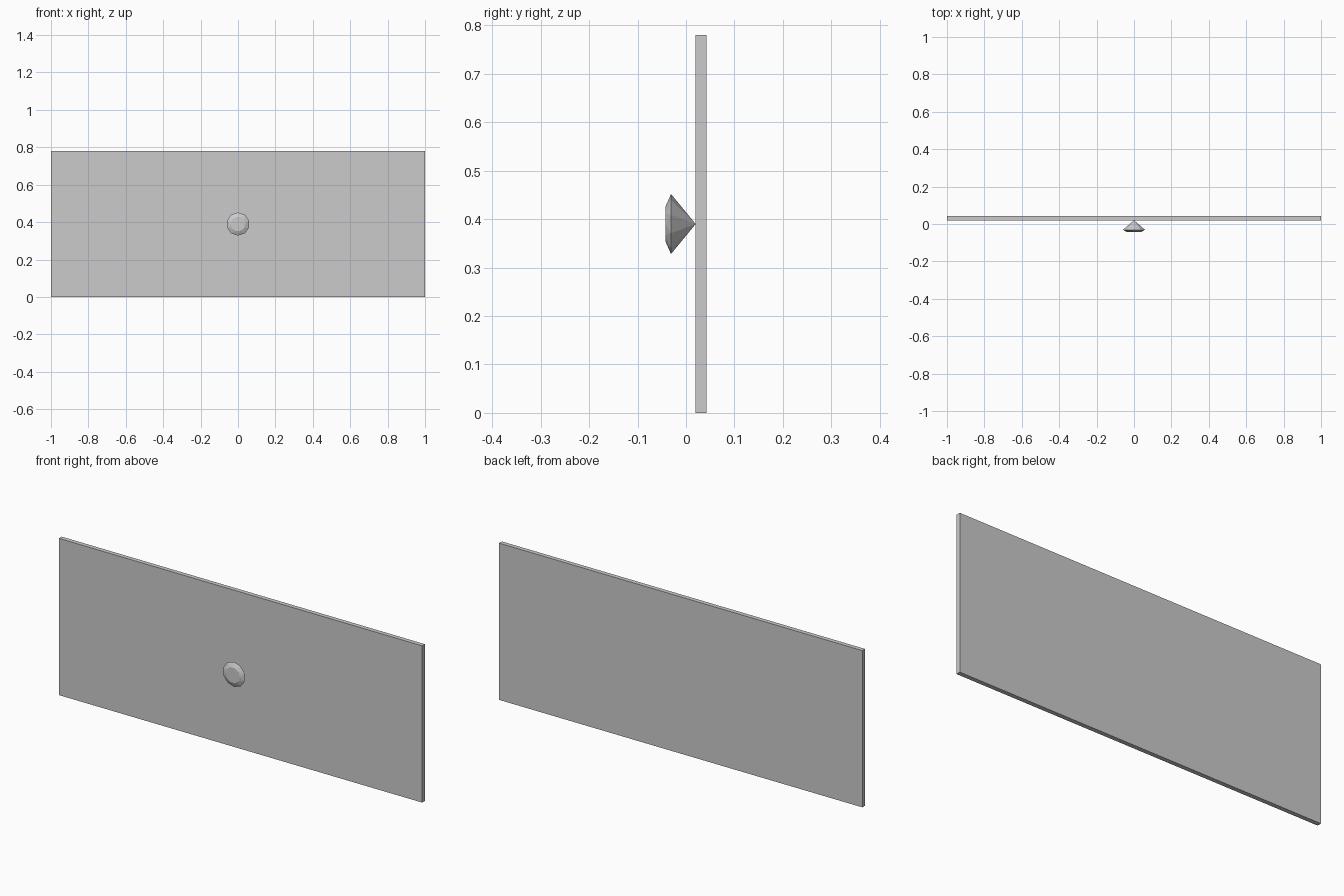
import bpy, bmesh
from math import sin, cos, pi

if "Cube" in bpy.data.objects:
    bpy.data.objects.remove(bpy.data.objects["Cube"])

CENTRE_Z = 0.39


def make_object(name, bm):
    bmesh.ops.recalc_face_normals(bm, faces=bm.faces)
    mesh = bpy.data.meshes.new(name)
    bm.to_mesh(mesh)
    bm.free()
    obj = bpy.data.objects.new(name, mesh)
    bpy.context.collection.objects.link(obj)
    return obj


# Flat backing panel
bm = bmesh.new()
bmesh.ops.create_cube(bm, size=1)
bmesh.ops.scale(bm, vec=(2, 0.022, 0.78), verts=bm.verts)
bmesh.ops.translate(bm, vec=(0, 0.031, CENTRE_Z), verts=bm.verts)
make_object("panel", bm)

# Faceted gem knob: table to the front, point touching the panel
SEG = 10
bm = bmesh.new()


def ring(radius, y, offset):
    angles = [2 * pi * (i + offset) / SEG for i in range(SEG)]
    return [bm.verts.new((radius * sin(a), y, CENTRE_Z + radius * cos(a))) for a in angles]


tip = bm.verts.new((0, 0.02, CENTRE_Z))
girdle = ring(0.062, -0.031, 0)
table = ring(0.039, -0.042, 0.5)
bm.faces.new(table)
for i in range(SEG):
    j = (i + 1) % SEG
    bm.faces.new((tip, girdle[i], girdle[j]))
    bm.faces.new((girdle[i], girdle[j], table[i]))
    bm.faces.new((table[i], girdle[j], table[j]))
make_object("gem_knob", bm)
